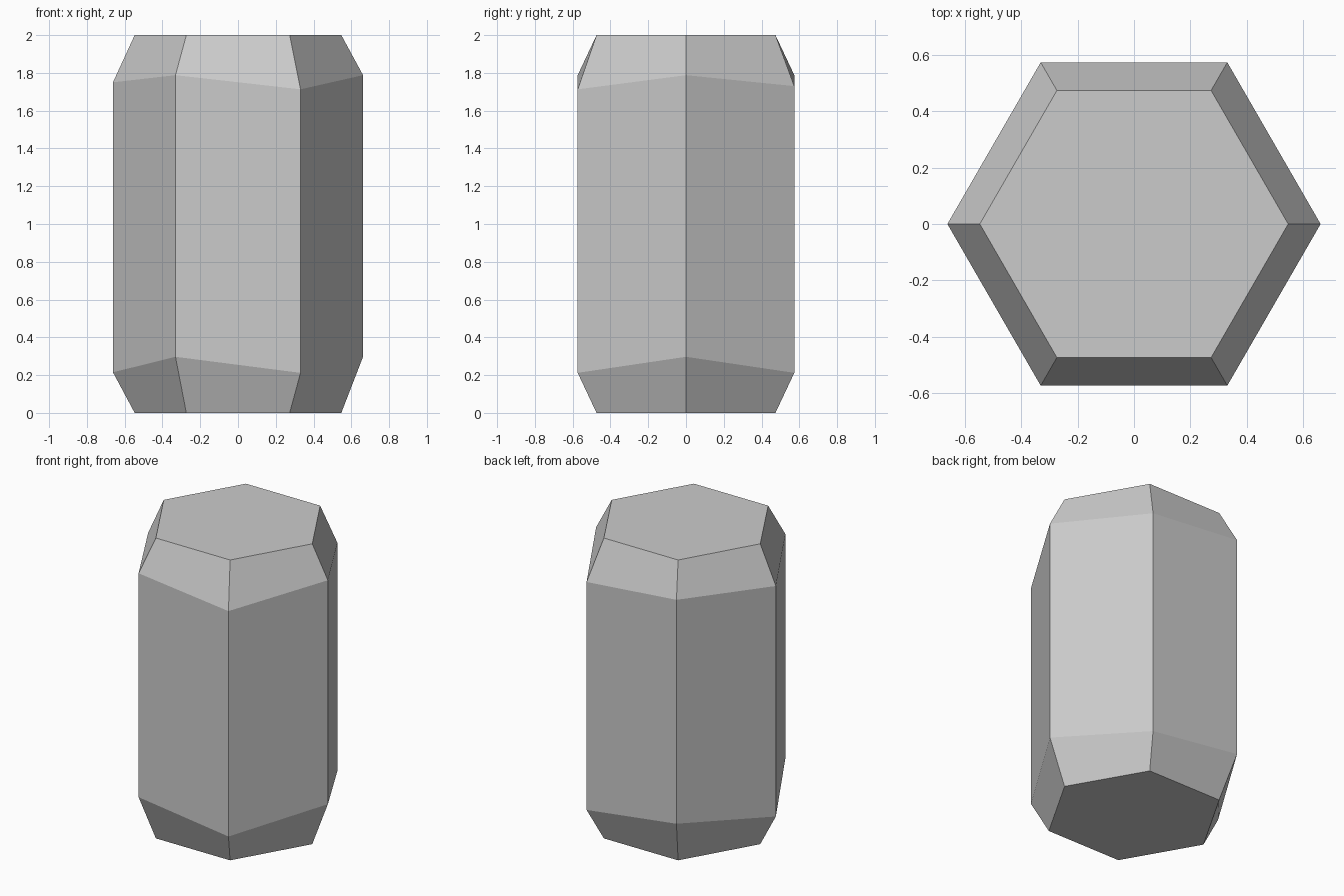
import bpy, bmesh
from math import cos, sin, radians

if "Cube" in bpy.data.objects:
    bpy.data.objects.remove(bpy.data.objects["Cube"])

R_BODY, R_CAP, HEIGHT = 0.662, 0.547, 2.0
# Uneven shoulder heights at the six corners, counter-clockwise from +x
LOWER = [0.297, 0.212, 0.297, 0.215, 0.297, 0.212]
UPPER = [1.788, 1.73, 1.788, 1.75, 1.788, 1.713]

bm = bmesh.new()


def ring(radius, heights):
    """Hexagonal ring of vertices with one height per corner."""
    return [bm.verts.new((radius * cos(radians(60 * i)),
                          radius * sin(radians(60 * i)), z))
            for i, z in enumerate(heights)]


rings = [ring(R_CAP, [0.0] * 6), ring(R_BODY, LOWER),
         ring(R_BODY, UPPER), ring(R_CAP, [HEIGHT] * 6)]

# Lower chamfer, straight walls, upper chamfer
for low, high in zip(rings, rings[1:]):
    for i in range(6):
        j = (i + 1) % 6
        bm.faces.new((low[i], low[j], high[j], high[i]))

# Flat end caps
bm.faces.new(rings[0][::-1])
bm.faces.new(rings[-1])

mesh = bpy.data.meshes.new("hexagonal_column")
bm.to_mesh(mesh)
bm.free()
column = bpy.data.objects.new("hexagonal_column", mesh)
bpy.context.collection.objects.link(column)
